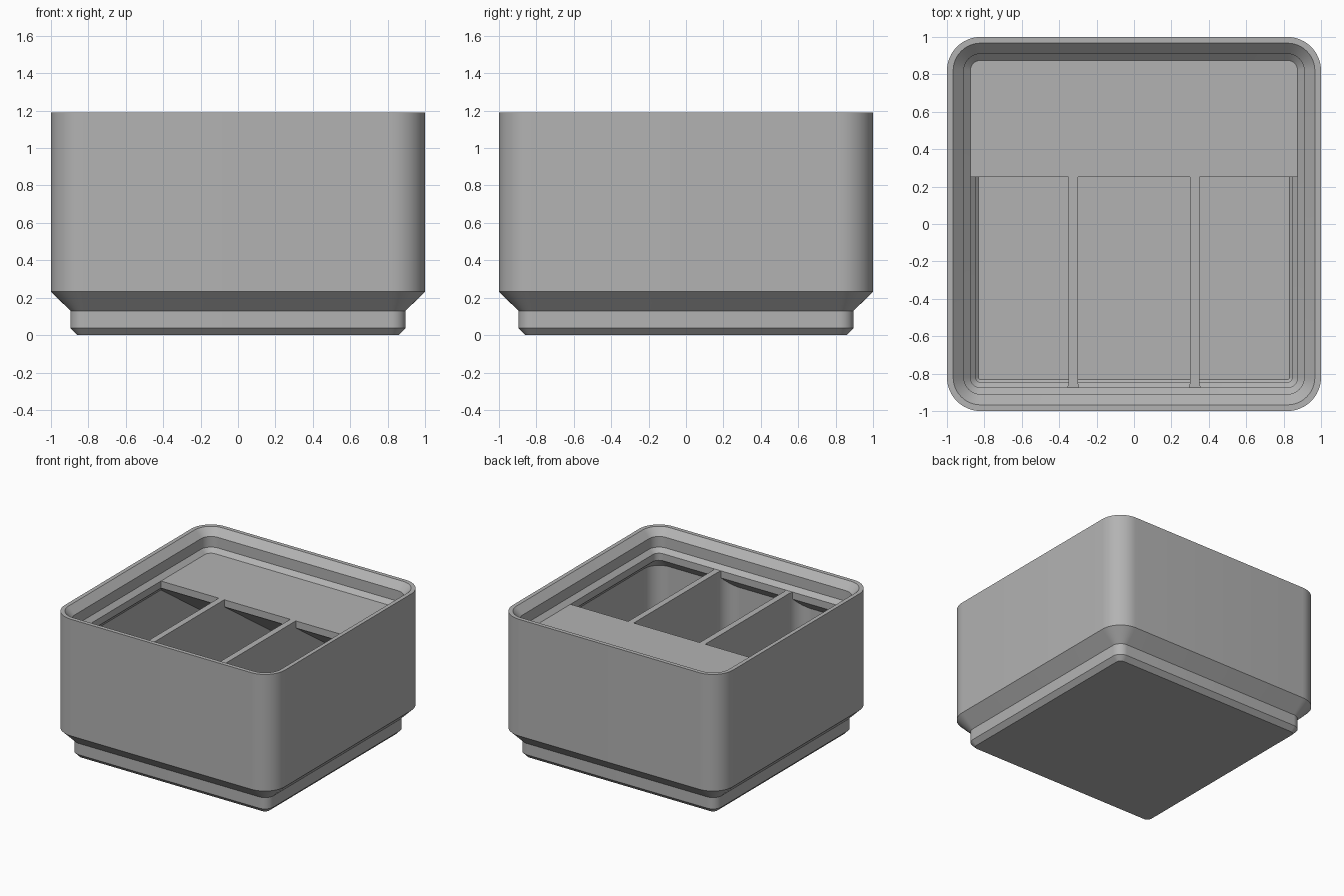
import bpy, bmesh, math

cube = bpy.data.objects.get("Cube")
if cube:
    bpy.data.objects.remove(cube, do_unlink=True)

# One plain grey plastic
COLOUR = (0.45, 0.45, 0.45, 1)
grey = bpy.data.materials.new("grey_plastic")
grey.use_nodes = True
grey.diffuse_color = COLOUR
grey.node_tree.nodes["Principled BSDF"].inputs["Base Color"].default_value = COLOUR

CENTRE = 0.82      # shared centre of all corner roundings
RIM = 1.012        # top of dividers and shelf, where the lip begins
INNER = 0.954      # inner face of the walls
STEPS = 12


def finish(name, bm):
    bmesh.ops.recalc_face_normals(bm, faces=bm.faces)
    mesh = bpy.data.meshes.new(name)
    bm.to_mesh(mesh)
    bm.free()
    mesh.materials.append(grey)
    obj = bpy.data.objects.new(name, mesh)
    bpy.context.collection.objects.link(obj)
    bpy.ops.object.select_all(action='DESELECT')
    obj.select_set(True)
    bpy.context.view_layer.objects.active = obj
    bpy.ops.object.shade_smooth_by_angle(angle=math.radians(25))
    return obj


def rounded_ring(bm, half, z):
    """Square ring of the given half width with concentric round corners."""
    r = half - CENTRE
    ring = []
    for corner, (sx, sy) in enumerate([(1, 1), (-1, 1), (-1, -1), (1, -1)]):
        for i in range(STEPS + 1):
            a = math.pi / 2 * (corner + i / STEPS)
            ring.append(bm.verts.new((sx * CENTRE + r * math.cos(a),
                                      sy * CENTRE + r * math.sin(a), z)))
    return ring


def extrude_polygon(bm, points, offset):
    """Solid made by sweeping a closed outline along an offset."""
    face = bm.faces.new([bm.verts.new(p) for p in points])
    new = bmesh.ops.extrude_face_region(bm, geom=[face])["geom"]
    bmesh.ops.translate(bm, vec=offset,
                        verts=[v for v in new if isinstance(v, bmesh.types.BMVert)])


# Bin shell: stepped foot, outer wall, stacking lip, then down the inside to the floor
profile = [(0.86, 0), (0.896, 0.037), (0.896, 0.13), (1, 0.232), (1, 1.19),
           (0.967, 1.19), (0.91, 1.133), (0.91, 1.046), (0.875, RIM),
           (0.875, 0.954), (INNER, 0.875), (INNER, 0.25), (0.846, 0.145),
           (0.846, 0.072), (0.832, 0.058)]
bm = bmesh.new()
rings = [rounded_ring(bm, half, z) for half, z in profile]
for a, b in zip(rings, rings[1:]):
    for i in range(len(a)):
        j = (i + 1) % len(a)
        bm.faces.new((a[i], a[j], b[j], b[i]))
bm.faces.new(rings[0])
bm.faces.new(rings[-1])
finish("bin_shell", bm)


# Dividers, flared where they meet the front and back walls
def divider_outline(x, end, z):
    thick, r = 0.025, 0.12
    side = []
    for i in range(STEPS + 1):
        a = math.pi / 2 * i / STEPS
        y = INNER - r + r * math.sin(a)
        if y < end:
            side.append((thick + r - r * math.cos(a), y))
    side.append((side[-1][0], end))
    quarter_signs = [(1, 1, side), (-1, 1, side[::-1]),
                     (-1, -1, side), (1, -1, side[::-1])]
    return [(x + sx * w, sy * y, z) for sx, sy, pts in quarter_signs for w, y in pts]


for name, x in (("left_divider", 0.325), ("right_divider", -0.325)):
    bm = bmesh.new()
    extrude_polygon(bm, divider_outline(x, 0.96, 0.21), (0, 0, RIM - 0.21))
    extrude_polygon(bm, divider_outline(x, 0.87, 0.04), (0, 0, 0.17))
    finish(name, bm)

# Label shelf along the back, with a sloping underside
half, back, front = 0.965, 0.965, 0.25
section = [(-half, front, RIM), (-half, front, 0.954),
           (-half, back, 0.45), (-half, back, RIM)]
bm = bmesh.new()
extrude_polygon(bm, section, (2 * half, 0, 0))
corners = [e for e in bm.edges
           if all(v.co.y > 0.9 for v in e.verts)
           and abs(e.verts[0].co.z - e.verts[1].co.z) > 0.1]
bmesh.ops.bevel(bm, geom=corners, offset=0.145, segments=8,
                profile=0.5, affect='EDGES')
finish("label_shelf", bm)
